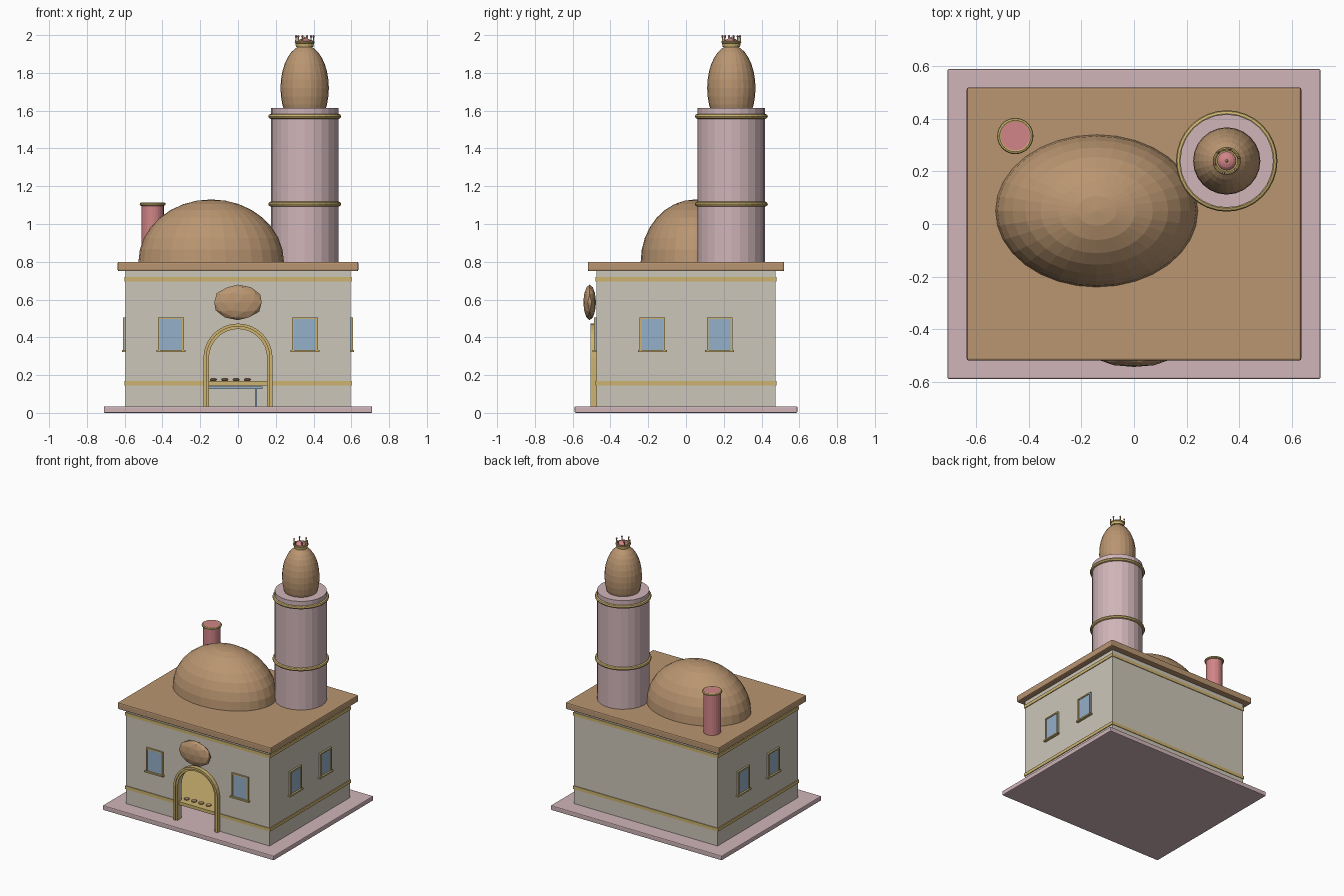
import bpy, bmesh
from math import pi, cos, sin
from mathutils import Matrix, Vector

cube = bpy.data.objects.get("Cube")
if cube:
    bpy.data.objects.remove(cube)


def material(name, *srgb):
    rgba = [(c / 255) ** 2.2 for c in srgb] + [1]
    m = bpy.data.materials.new(name)
    m.use_nodes = True
    m.diffuse_color = rgba
    m.node_tree.nodes["Principled BSDF"].inputs["Base Color"].default_value = rgba
    return m


STONE = material("pale stone", 203, 197, 183)
PINK = material("dusty pink", 207, 179, 183)
BROWN = material("tan brown", 184, 148, 112)
GOLD = material("soft gold", 204, 178, 112)
RED = material("rose red", 208, 132, 134)
BLUE = material("window blue", 147, 174, 200)


def finish(name, bm, *mats):
    bmesh.ops.recalc_face_normals(bm, faces=bm.faces)
    mesh = bpy.data.meshes.new(name)
    bm.to_mesh(mesh)
    bm.free()
    for m in mats:
        mesh.materials.append(m)
    ob = bpy.data.objects.new(name, mesh)
    bpy.context.collection.objects.link(ob)
    return ob


def add_box(bm, x, y, z, index=0):
    """Box from three (low, high) ranges."""
    size = [b - a for a, b in (x, y, z)]
    mid = [(a + b) / 2 for a, b in (x, y, z)]
    made = bmesh.ops.create_cube(bm, size=1, matrix=Matrix.Translation(mid) @ Matrix.Diagonal((*size, 1)))
    for v in made["verts"]:
        for f in v.link_faces:
            f.material_index = index


def box(name, x, y, z, mat, bevel=0):
    bm = bmesh.new()
    add_box(bm, x, y, z)
    ob = finish(name, bm, mat)
    if bevel:
        mod = ob.modifiers.new("soft edge", "BEVEL")
        mod.width, mod.segments = bevel, 2
    return ob


def extrude(name, outline, y0, y1, mat):
    """Prism from an x-z outline."""
    bm = bmesh.new()
    face = bm.faces.new([bm.verts.new((x, y0, z)) for x, z in outline])
    made = bmesh.ops.extrude_face_region(bm, geom=[face])["geom"]
    bmesh.ops.translate(bm, vec=(0, y1 - y0, 0), verts=[v for v in made if isinstance(v, bmesh.types.BMVert)])
    return finish(name, bm, mat)


def cylinder(name, x, y, z0, z1, r, mat, sides=24, top=None):
    bm = bmesh.new()
    bmesh.ops.create_cone(bm, cap_ends=True, segments=sides, radius1=r, radius2=r if top is None else top,
                          depth=z1 - z0, matrix=Matrix.Translation((x, y, (z0 + z1) / 2)))
    return finish(name, bm, mat)


def ellipsoid(name, centre, radii, mat, u=24, v=16, floor=None):
    """Scaled sphere, optionally cut off below a height."""
    bm = bmesh.new()
    bmesh.ops.create_uvsphere(bm, u_segments=u, v_segments=v, radius=1,
                              matrix=Matrix.Translation(centre) @ Matrix.Diagonal((*radii, 1)))
    if floor is not None:
        bmesh.ops.bisect_plane(bm, geom=bm.verts[:] + bm.edges[:] + bm.faces[:], dist=1e-4,
                               plane_co=(0, 0, floor), plane_no=(0, 0, 1), clear_inner=True)
    return finish(name, bm, mat)


def ring(name, x, y, z, major, minor, mat):
    bpy.ops.mesh.primitive_torus_add(location=(x, y, z), major_radius=major, minor_radius=minor,
                                     major_segments=32, minor_segments=8)
    ob = bpy.context.object
    ob.name = name
    ob.data.materials.append(mat)


# Ground slab, walls and roof
W, D, T = 0.595, 0.475, 0.03
LOW, HIGH = 0.035, 0.75
ARCH_Z = 0.29
box("ground_slab", (-0.71, 0.71), (-0.59, 0.59), (0, LOW), PINK, 0.006)
box("roof_slab", (-0.637, 0.637), (-0.52, 0.52), (HIGH, 0.8), BROWN, 0.008)
box("back_wall", (-W, W), (D - T, D), (LOW, HIGH), STONE)
for side, name in ((-1, "right_wall"), (1, "left_wall")):
    box(name, sorted((side * W, side * (W - T))), (T - D, D - T), (LOW, HIGH), STONE)


def arch(r, steps=16):
    curve = [(-r * cos(pi * i / steps), ARCH_Z + r * sin(pi * i / steps)) for i in range(steps + 1)]
    return [(-r, LOW)] + curve + [(r, LOW)]


extrude("front_wall", [(-W, LOW)] + arch(0.156) + [(W, LOW), (W, HIGH), (-W, HIGH)], -D, T - D, STONE)
for name, outer, inner, depth in (("outer_door_arch", 0.183, 0.168, 0.03), ("inner_door_arch", 0.168, 0.154, 0.022)):
    extrude(name, arch(outer) + arch(inner)[::-1], -D - depth, -D, GOLD)

# Gold courses that run through the whole building
for name, z in (("lower_band", 0.146), ("upper_band", 0.696)):
    box(name, (-0.601, 0.601), (-0.48, 0.48), (z, z + 0.024), GOLD)


# Windows, modelled facing -y and turned into place
def window(name, along, wall, angle):
    bm = bmesh.new()
    w, z0, z1, bar = 0.068, 0.333, 0.506, 0.01
    add_box(bm, (-w, w), (-0.007, 0), (z0, z1), 0)
    for s in (-1, 1):
        add_box(bm, sorted((s * w, s * (w - bar))), (-0.013, 0), (z0, z1), 1)
    add_box(bm, (-w, w), (-0.013, 0), (z1 - bar, z1), 1)
    add_box(bm, (-w - 0.009, w + 0.009), (-0.02, 0), (z0 - bar, z0), 1)
    bm.transform(Matrix.Rotation(angle, 4, "Z") @ Matrix.Translation((along, -wall, 0)))
    finish(name, bm, BLUE, GOLD)


for side in (-1, 1):
    window("front_window", side * 0.355, D, 0)
    window("left_window", side * 0.178, W, pi / 2)
    window("right_window", side * 0.178, W, -pi / 2)

# Rounded plaque over the door
bm = bmesh.new()
bmesh.ops.create_icosphere(bm, subdivisions=2, radius=1,
                           matrix=Matrix.Translation((0, -0.51, 0.585)) @ Matrix.Diagonal((0.132, 0.034, 0.094, 1)))
finish("door_plaque", bm, BROWN)

# Table and buns inside the doorway
box("table_top", (-0.155, 0.13), (-0.42, -0.3), (0.127, 0.14), BLUE)
box("table_leg", (0.09, 0.1), (-0.37, -0.36), (LOW, 0.13), BLUE)
for i in range(4):
    ellipsoid("bun", (-0.13 + 0.06 * i, -0.42, 0.176), (0.02, 0.02, 0.01), BROWN, 10, 6)

# Main dome
ellipsoid("main_dome", (-0.142, 0.05, 0.8), (0.385, 0.29, 0.33), BROWN, 32, 16, 0.8)

# Tower with rings and tall dome
TX, TY = 0.353, 0.24
cylinder("tower", TX, TY, 0.8, 1.615, 0.178, PINK)
for z in (1.105, 1.57):
    ring("tower_ring", TX, TY, z, 0.18, 0.013, GOLD)
ellipsoid("tower_dome", (TX, TY, 1.72), (0.128, 0.128, 0.228), BROWN, 24, 16, 1.61)

# Small crown on the tower
cylinder("crown_band", TX, TY, 1.938, 1.962, 0.046, GOLD, 16, 0.05)
ring("crown_rim", TX, TY, 1.962, 0.047, 0.006, GOLD)
ellipsoid("crown_cushion", (TX, TY, 1.962), (0.036, 0.036, 0.022), RED, 16, 8)
for i in range(6):
    a = pi * i / 3 + pi / 12
    x, y = TX + 0.048 * cos(a), TY + 0.048 * sin(a)
    cylinder("crown_point", x, y, 1.96, 1.992, 0.005, GOLD, 6, 0.003)
    ellipsoid("crown_bead", (x, y, 1.993), (0.006, 0.006, 0.007), RED, 8, 6)
ellipsoid("crown_tip", (TX, TY, 1.985), (0.006, 0.006, 0.007), GOLD, 8, 6)

# Chimney
CX, CY = -0.452, 0.335
cylinder("chimney", CX, CY, 0.8, 1.112, 0.059, RED)
ring("chimney_rim", CX, CY, 1.105, 0.06, 0.009, GOLD)
